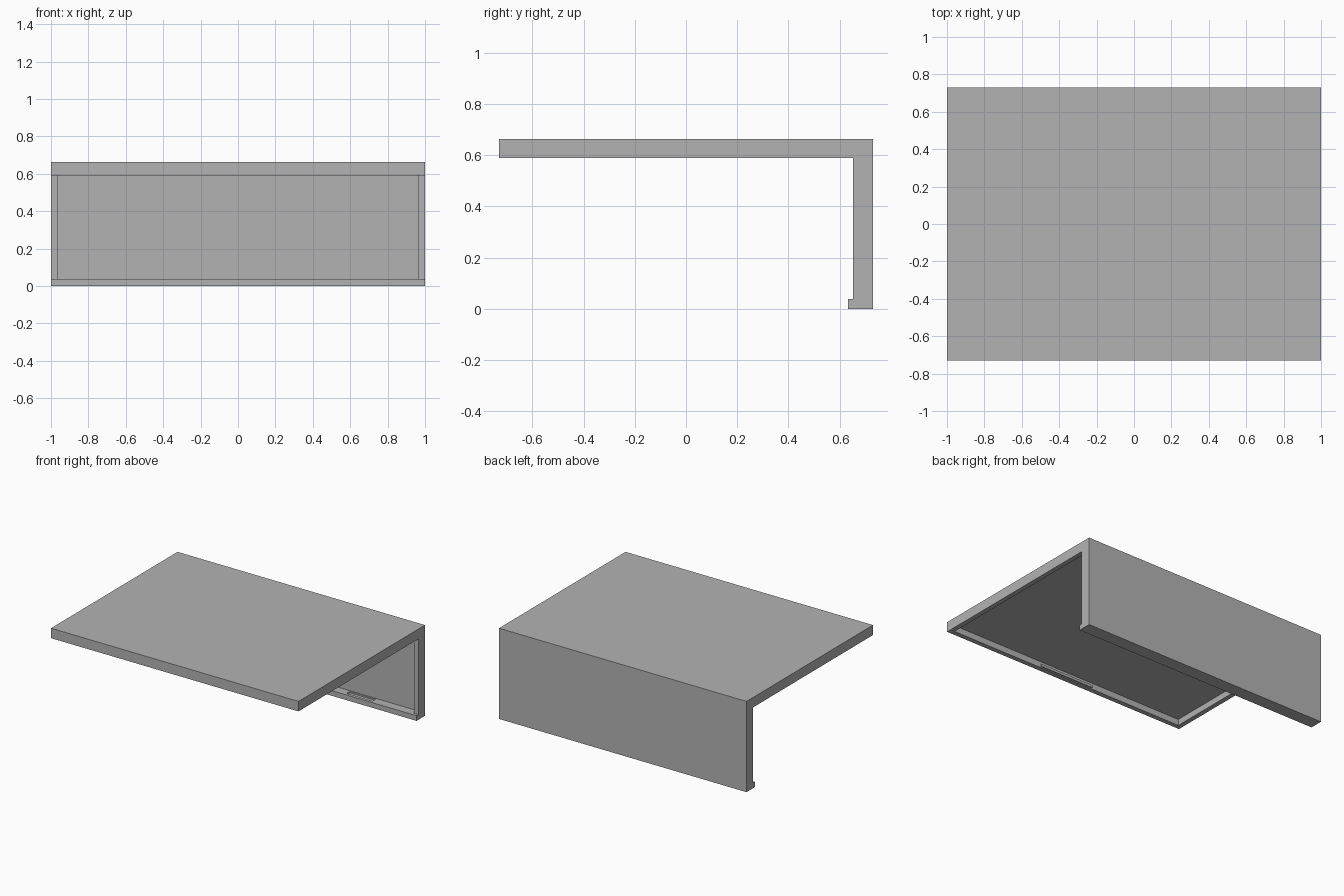
import bpy, bmesh

if "Cube" in bpy.data.objects:
    bpy.data.objects.remove(bpy.data.objects["Cube"])

grey = bpy.data.materials.new("plain grey")
grey.diffuse_color = (0.45, 0.45, 0.45, 1)
grey.use_nodes = True
grey.node_tree.nodes["Principled BSDF"].inputs["Base Color"].default_value = grey.diffuse_color


def extrude_profile(name, yz, x0, x1):
    """Solid made by sweeping a y-z outline from x0 to x1."""
    bm = bmesh.new()
    face = bm.faces.new([bm.verts.new((x0, y, z)) for y, z in yz])
    out = bmesh.ops.extrude_face_region(bm, geom=[face])
    moved = [v for v in out["geom"] if isinstance(v, bmesh.types.BMVert)]
    bmesh.ops.translate(bm, vec=(x1 - x0, 0, 0), verts=moved)
    bmesh.ops.recalc_face_normals(bm, faces=bm.faces)
    mesh = bpy.data.meshes.new(name)
    bm.to_mesh(mesh)
    bm.free()
    mesh.materials.append(grey)
    obj = bpy.data.objects.new(name, mesh)
    bpy.context.collection.objects.link(obj)
    return obj


def box(y0, y1, z0, z1):
    return [(y0, z0), (y1, z0), (y1, z1), (y0, z1)]


def cut(target, cutter):
    mod = target.modifiers.new(cutter.name, "BOOLEAN")
    mod.operation = "DIFFERENCE"
    mod.solver = "EXACT"
    mod.object = cutter
    cutter.hide_render = True
    cutter.hide_set(True)
    cutter.display_type = "WIRE"


# L-shaped cover: top slab, back panel and small bottom lip
cover = extrude_profile("cover", [
    (-0.73, 0.59), (0.653, 0.59), (0.653, 0.038), (0.633, 0.038),
    (0.633, 0), (0.73, 0), (0.73, 0.663), (-0.73, 0.663)], -1, 1)

# Hollow inside, leaving a rim around the open side
hollow = extrude_profile("hollow_cutter", [
    (-0.695, 0.50), (0.60, 0.50), (0.60, 0.038), (0.70, 0.038),
    (0.70, 0.635), (-0.695, 0.635)], -0.965, 0.965)
cut(cover, hollow)

# Shallow slots in the top of the lip
for side, x0 in (("left", -0.63), ("right", 0.42)):
    cut(cover, extrude_profile(side + "_slot_cutter",
                               box(0.655, 0.69, 0.028, 0.06), x0, x0 + 0.21))

# Thin catch strip inside the front rim
extrude_profile("front_catch", box(-0.696, -0.687, 0.597, 0.615), -0.22, 0.22)
